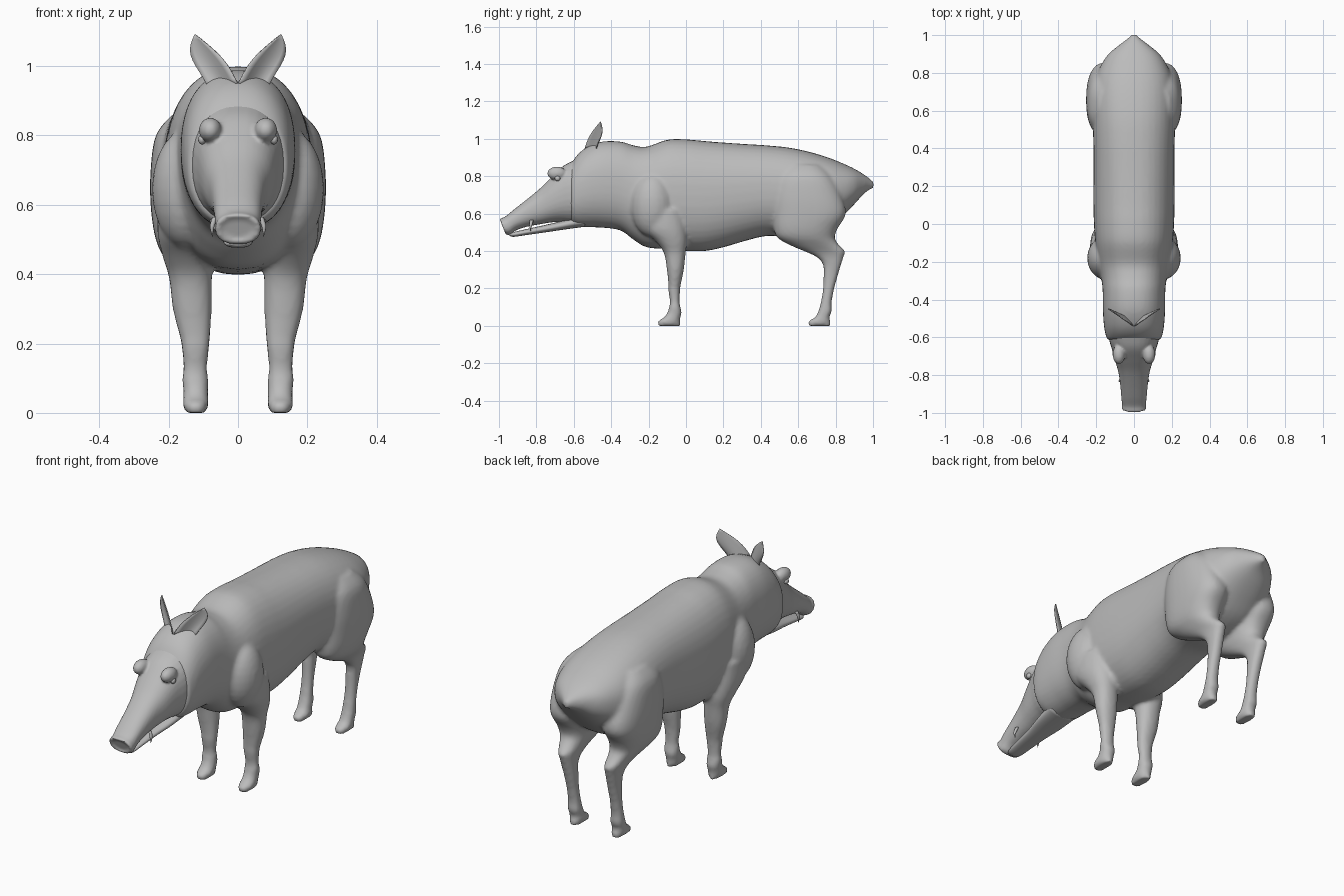
import bpy, bmesh, math
from mathutils import Vector, Matrix

HIDE = bpy.data.materials.new("grey_hide")
HIDE.diffuse_color = (0.5, 0.5, 0.5, 1)


def smooth_rows(rows, k=4):
    """Catmull-Rom interpolation through rows of section values."""
    out = []
    for i in range(len(rows) - 1):
        p1, p2 = rows[i], rows[i + 1]
        p0, p3 = rows[max(i - 1, 0)], rows[min(i + 2, len(rows) - 1)]
        for j in range(k):
            t = j / k
            out.append([0.5 * (2 * b + (c - a) * t + (2 * a - 5 * b + 4 * c - d) * t * t
                               + (3 * b - a - 3 * c + d) * t ** 3)
                        for a, b, c, d in zip(p0, p1, p2, p3)])
    out.append(list(rows[-1]))
    return out


def loft(bm, rows, place, power=2.0, n=32):
    """Skin superellipse rings; place(row, u, v) gives the ring point."""
    rings = []
    for row in smooth_rows(rows):
        ring = []
        for i in range(n):
            a = 2 * math.pi * i / n
            u, v = (math.copysign(abs(f) ** (2 / power), f) for f in (math.cos(a), math.sin(a)))
            ring.append(bm.verts.new(place(row, u, v)))
        rings.append(ring)
    for a, b in zip(rings, rings[1:]):
        for i in range(n):
            bm.faces.new((a[i], a[(i + 1) % n], b[(i + 1) % n], b[i]))
    bm.faces.new(rings[0])
    bm.faces.new(rings[-1])


def along_y(row, u, v):          # row: y, bottom, top, half width
    y, lo, hi, w = row
    return (w * u, y, (lo + hi) / 2 + v * (hi - lo) / 2)


def along_z(side):               # row: z, centre x, x radius, front y, back y
    def place(row, u, v):
        z, cx, rx, y0, y1 = row
        return (side * (cx + rx * u), (y0 + y1) / 2 + v * (y1 - y0) / 2, z)
    return place


def ball(bm, centre, radii):
    m = Matrix.Translation(centre) @ Matrix.Diagonal((*radii, 1))
    bmesh.ops.create_uvsphere(bm, u_segments=24, v_segments=14, radius=1, matrix=m)


def finish(name, bm, voxel=0, relax=0):
    bmesh.ops.recalc_face_normals(bm, faces=bm.faces)
    for f in bm.faces:
        f.smooth = True
    me = bpy.data.meshes.new(name)
    bm.to_mesh(me)
    bm.free()
    me.materials.append(HIDE)
    ob = bpy.data.objects.new(name, me)
    bpy.context.collection.objects.link(ob)
    if voxel:
        r = ob.modifiers.new("blend", 'REMESH')
        r.mode, r.voxel_size, r.use_smooth_shade = 'VOXEL', voxel, True
        s = ob.modifiers.new("relax", 'SMOOTH')
        s.factor, s.iterations = 0.5, relax
    return ob


# Body: torso with neck mane, shoulders, haunches and legs blended together
bm = bmesh.new()
loft(bm, [(-.615, .545, .865, .140), (-.58, .53, .915, .152), (-.53, .527, .955, .160),
          (-.45, .525, .985, .165), (-.35, .51, .985, .166), (-.28, .46, .965, .175),
          (-.21, .42, .958, .190), (-.10, .41, .995, .205), (0, .40, .997, .212),
          (.10, .40, .988, .215), (.20, .42, .98, .215), (.32, .455, .972, .214),
          (.43, .48, .965, .215), (.55, .475, .953, .220), (.66, .48, .93, .222),
          (.76, .52, .90, .208), (.84, .59, .868, .175), (.90, .65, .84, .135),
          (.95, .705, .81, .075), (.985, .73, .785, .03), (1.002, .735, .77, .012)],
     along_y, 2.3, 40)
for s in (-1, 1):
    # Shoulder and foreleg
    ball(bm, (s * .15, -.18, .645), (.098, .115, .17))
    loft(bm, [(.62, .155, .075, -.25, -.02), (.52, .150, .082, -.23, 0),
              (.45, .145, .072, -.16, .005), (.39, .137, .062, -.118, -.002),
              (.30, .132, .056, -.102, -.012), (.22, .124, .044, -.094, -.028),
              (.19, .123, .040, -.094, -.032), (.13, .123, .034, -.086, -.034),
              (.10, .124, .038, -.090, -.030), (.07, .122, .036, -.100, -.022),
              (.045, .122, .036, -.118, -.030), (.025, .122, .037, -.150, -.032),
              (.0, .122, .030, -.154, -.030)], along_z(s), 2.2)
    # Haunch and hind leg
    loft(bm, [(.86, .13, .060, .54, .72), (.80, .145, .092, .49, .78), (.70, .152, .100, .468, .83),
              (.60, .152, .100, .465, .855), (.52, .150, .092, .47, .81),
              (.47, .146, .080, .49, .795), (.43, .140, .060, .56, .82),
              (.40, .135, .046, .63, .85), (.37, .132, .038, .695, .843),
              (.33, .130, .034, .732, .830), (.27, .127, .031, .736, .812),
              (.19, .126, .029, .732, .790), (.12, .125, .031, .720, .778),
              (.08, .124, .034, .708, .780), (.045, .123, .034, .690, .766),
              (.025, .122, .036, .655, .772), (.0, .122, .030, .652, .774)], along_z(s), 2.4)
finish("body", bm, .011, 4)

# Head: skull tapering to a tilted snout disc, with brows
bm = bmesh.new()
loft(bm, [(-.50, .56, .93, .140), (-.60, .55, .885, .134), (-.66, .555, .852, .118),
          (-.72, .553, .795, .102), (-.78, .543, .735, .084), (-.85, .530, .677, .073),
          (-.92, .508, .622, .067), (-.965, .490, .585, .064), (-.99, .486, .575, .066),
          (-1.0, .492, .570, .058), (-.992, .505, .558, .042)], along_y, 2.3)
for v in bm.verts:
    if v.co.y < -.9:
        v.co.y += max(0, .575 - v.co.z) * .4 * min(1, (-.9 - v.co.y) / .07)
for s in (-1, 1):
    ball(bm, (s * .080, -.69, .815), (.033, .052, .036))
finish("head", bm, .007, 3)

# Lower jaw, slightly open
bm = bmesh.new()
loft(bm, [(-.54, .53, .60, .085), (-.65, .515, .565, .074), (-.75, .50, .54, .056),
          (-.85, .486, .518, .046), (-.92, .476, .502, .038), (-.945, .482, .496, .02)], along_y, 2.3)
finish("lower_jaw", bm)

# Ears: thin cupped leaves leaning back and outward
bm = bmesh.new()
STEPS, ACROSS = 10, 6
for s in (-1, 1):
    grid = []
    for i in range(STEPS + 1):
        t = i / STEPS
        inner = Vector((.002 + .122 * t ** .95 - .02 * math.sin(math.pi * t), 0, .950 + .141 * t))
        outer = Vector((.088 + .036 * t + .026 * math.sin(math.pi * t ** 1.4), 0, .940 + .151 * t))
        row = []
        for j in range(ACROSS + 1):
            p = inner.lerp(outer, j / ACROSS)
            cup = .022 * math.sin(math.pi * j / ACROSS) * (1 - t)
            row.append(bm.verts.new((s * p.x, -.542 + .68 * p.x + cup, p.z)))
        grid.append(row)
    for a, b in zip(grid, grid[1:]):
        for j in range(ACROSS):
            bm.faces.new((a[j], a[j + 1], b[j + 1], b[j]))
bmesh.ops.remove_doubles(bm, verts=bm.verts, dist=.0005)
ears = finish("ears", bm)
solid = ears.modifiers.new("thickness", 'SOLIDIFY')
solid.thickness, solid.offset = .005, 0

# Eyes
bm = bmesh.new()
for s in (-1, 1):
    ball(bm, (s * .104, -.687, .788), (.011, .015, .014))
finish("eyes", bm)

# Tusks: short curved points at the lips
bm = bmesh.new()
for s in (-1, 1):
    loft(bm, [(.565, .066, .008, -.835, -.815), (.54, .074, .007, -.838, -.822),
              (.525, .075, .004, -.836, -.826), (.508, .073, .001, -.832, -.830)], along_z(s), 2, 12)
finish("tusks", bm)
